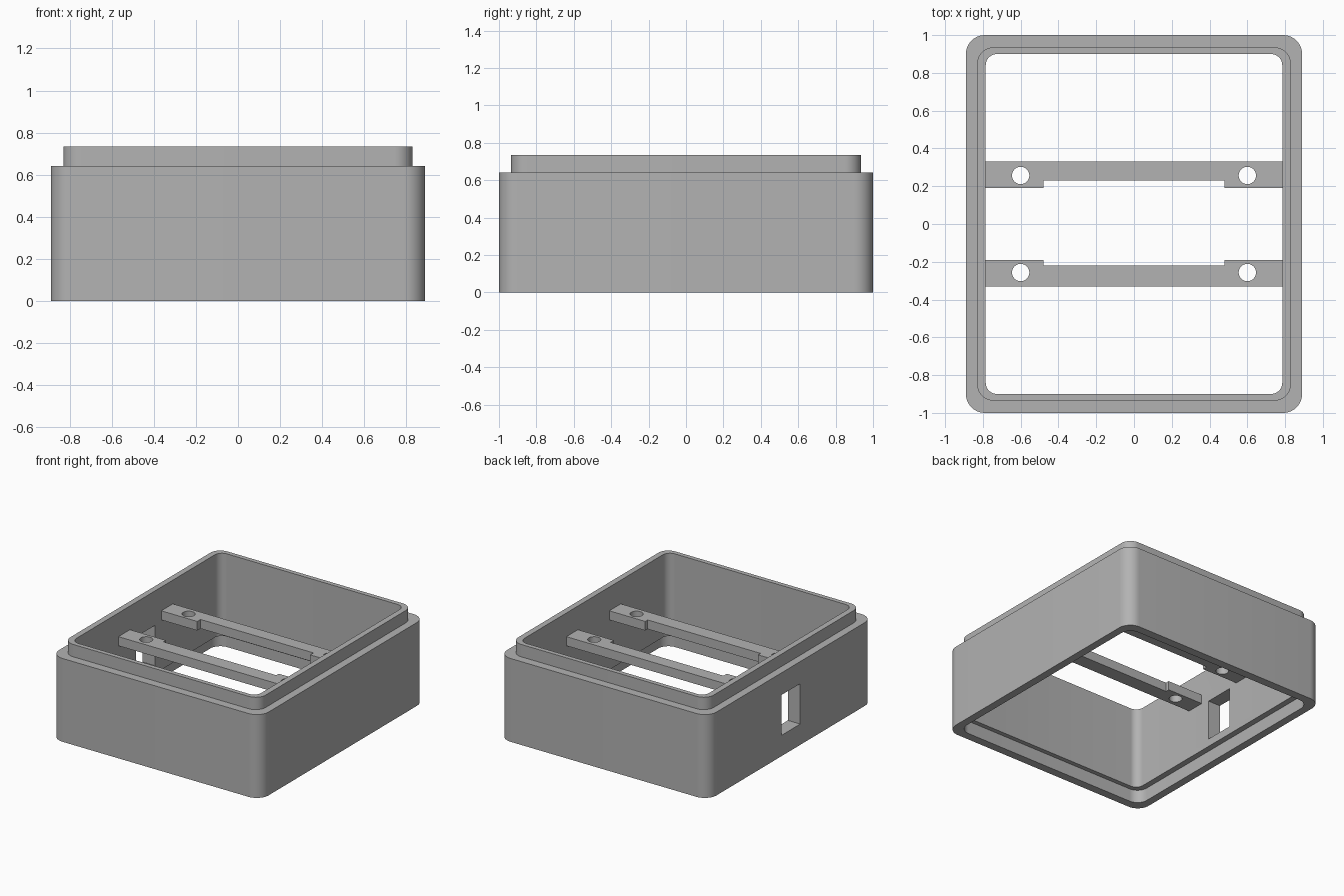
import bpy, bmesh, math
from mathutils import Matrix

if "Cube" in bpy.data.objects:
    bpy.data.objects.remove(bpy.data.objects["Cube"])

grey = bpy.data.materials.new("plain grey")
grey.use_nodes = True
grey.diffuse_color = (0.45, 0.45, 0.45, 1)
grey.node_tree.nodes["Principled BSDF"].inputs["Base Color"].default_value = (0.45, 0.45, 0.45, 1)


def add_object(name, data):
    obj = bpy.data.objects.new(name, data)
    bpy.context.collection.objects.link(obj)
    data.materials.append(grey)
    return obj


def activate(obj):
    bpy.ops.object.select_all(action='DESELECT')
    obj.select_set(True)
    bpy.context.view_layer.objects.active = obj


def rounded_rect(hx, hy, r, steps=10):
    """Corner arcs of a rectangle, counter-clockwise."""
    points = []
    for quarter, (sx, sy) in enumerate([(1, 1), (-1, 1), (-1, -1), (1, -1)]):
        for i in range(steps + 1):
            a = math.pi / 2 * (quarter + i / steps)
            points.append((sx * (hx - r) + r * math.cos(a), sy * (hy - r) + r * math.sin(a)))
    return points


# Case wall: rounded loops joined around its stepped cross-section
OUTER = (0.89, 1.0, 0.1)
LIP = (0.83, 0.935, 0.085)
INNER = (0.785, 0.9, 0.06)
section = [(OUTER, 0), (OUTER, 0.64), (LIP, 0.64), (LIP, 0.735),
           (INNER, 0.735), (INNER, 0.1), (LIP, 0.1), (LIP, 0)]
bm = bmesh.new()
loops = [[bm.verts.new((x, y, z)) for x, y in rounded_rect(*size)] for size, z in section]
for k, low in enumerate(loops):
    high = loops[(k + 1) % len(loops)]
    for i in range(len(low)):
        j = (i + 1) % len(low)
        bm.faces.new((low[i], low[j], high[j], high[i]))
bmesh.ops.recalc_face_normals(bm, faces=bm.faces)
mesh = bpy.data.meshes.new("case_wall")
bm.to_mesh(mesh)
bm.free()
case = add_object("case_wall", mesh)

# Window opening through the right wall
bm = bmesh.new()
bmesh.ops.create_cube(bm, size=1, matrix=Matrix.Translation((-0.84, 0, 0.315)) @ Matrix.Diagonal((0.3, 0.23, 0.31, 1)))
cut_mesh = bpy.data.meshes.new("window_cutter")
bm.to_mesh(cut_mesh)
bm.free()
cutter = add_object("window_cutter", cut_mesh)
cutter.hide_render = True
cut = case.modifiers.new("window", 'BOOLEAN')
cut.operation = 'DIFFERENCE'
cut.solver = 'EXACT'
cut.object = cutter
activate(case)
bpy.ops.object.modifier_apply(modifier=cut.name)
bpy.data.objects.remove(cutter)
bpy.ops.object.shade_smooth_by_angle(angle=math.radians(30))


# Mounting bars: flat outline with wider drilled ends, extruded
def mounting_bar(name, side, waist):
    curve = bpy.data.curves.new(name, 'CURVE')
    curve.dimensions = '2D'
    curve.fill_mode = 'BOTH'
    curve.extrude = 0.035
    end, pad = 0.787, 0.48
    outline = [(-end, 0.33), (-end, 0.19), (-pad, 0.19), (-pad, waist),
               (pad, waist), (pad, 0.19), (end, 0.19), (end, 0.33)]
    holes = [[(cx + 0.046 * math.cos(math.tau * i / 32), 0.257 + 0.046 * math.sin(math.tau * i / 32))
              for i in range(32)] for cx in (-0.6, 0.6)]
    for points in [outline] + holes:
        spline = curve.splines.new('POLY')
        spline.points.add(len(points) - 1)
        spline.use_cyclic_u = True
        for p, (x, y) in zip(spline.points, points):
            p.co = (x, side * y, 0, 1)
    bar = add_object(name, curve)
    bar.location.z = 0.518
    activate(bar)
    bpy.ops.object.convert(target='MESH')
    bar = bpy.context.view_layer.objects.active
    bm = bmesh.new()
    bm.from_mesh(bar.data)
    bmesh.ops.remove_doubles(bm, verts=bm.verts, dist=0.0001)
    bmesh.ops.recalc_face_normals(bm, faces=bm.faces)
    bm.to_mesh(bar.data)
    bm.free()
    bpy.ops.object.shade_smooth_by_angle(angle=math.radians(30))


mounting_bar("back_mounting_bar", 1, 0.23)
mounting_bar("front_mounting_bar", -1, 0.22)
